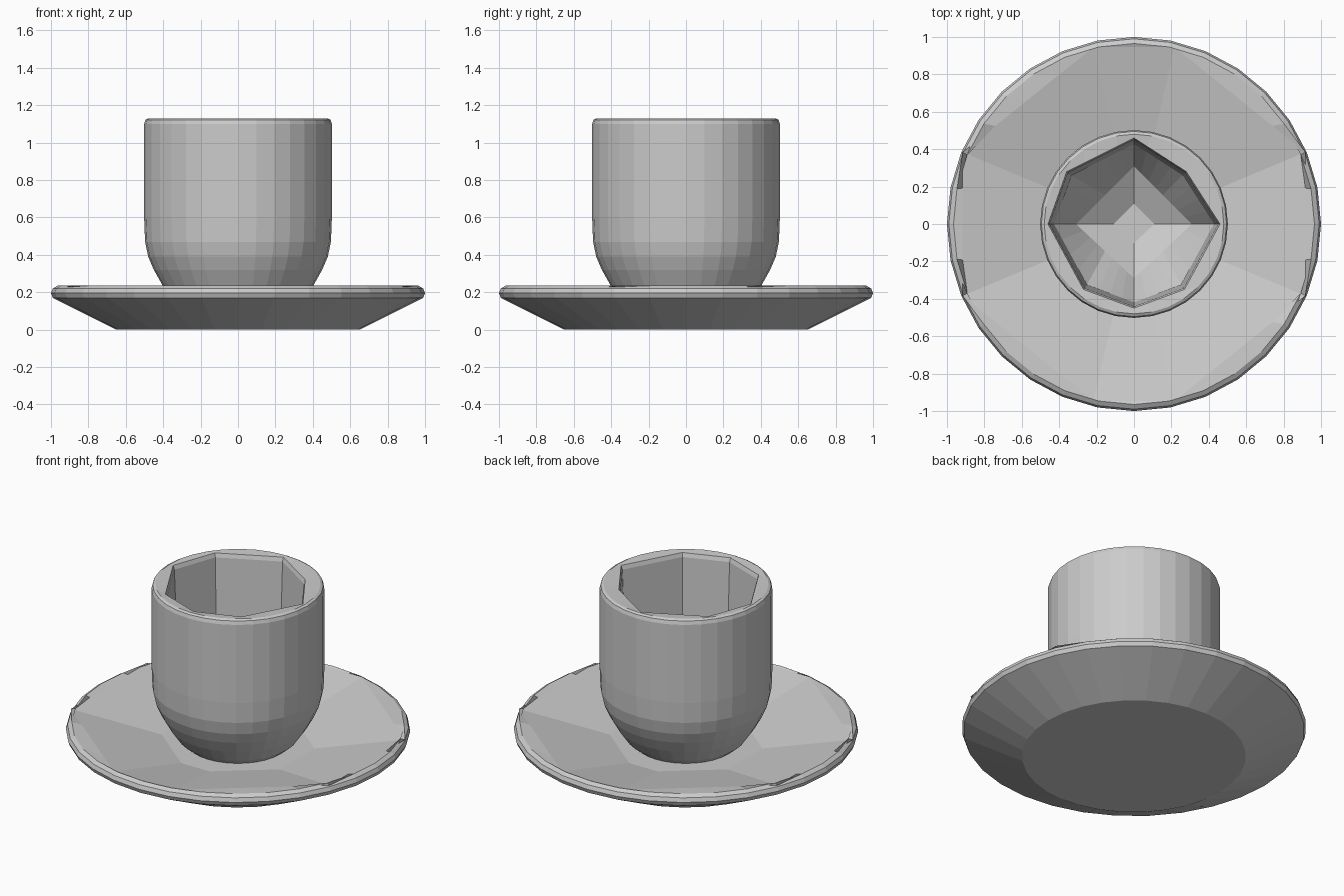
import bpy, bmesh, math

SEG = 32

cube = bpy.data.objects.get("Cube")
if cube:
    bpy.data.objects.remove(cube)

# Single unglazed ceramic colour
grey = bpy.data.materials.new("plain grey ceramic")
grey.use_nodes = True
COLOUR = (0.6, 0.6, 0.6, 1)
grey.diffuse_color = COLOUR
grey.node_tree.nodes["Principled BSDF"].inputs["Base Color"].default_value = COLOUR


def circle(r, z):
    """Round cross-section."""
    return [(r * math.cos(i * math.tau / SEG), r * math.sin(i * math.tau / SEG), z)
            for i in range(SEG)]


def polygon(corners, z, scale=1.0, roll=0):
    """Coarse straight-sided cross-section with SEG points."""
    steps = SEG // len(corners)
    pts = []
    for (ax, ay), (bx, by) in zip(corners, corners[1:] + corners[:1]):
        for k in range(steps):
            t = k / steps
            pts.append(((ax + (bx - ax) * t) * scale, (ay + (by - ay) * t) * scale, z))
    return pts[-roll:] + pts[:-roll] if roll else pts


def build(name, rings):
    """Skin a stack of cross-sections and close both ends."""
    bm = bmesh.new()
    loops = [[bm.verts.new(p) for p in ring] for ring in rings]
    for low, high in zip(loops, loops[1:]):
        for i in range(SEG):
            j = (i + 1) % SEG
            bm.faces.new((low[i], low[j], high[j], high[i]))
    bm.faces.new(loops[0][::-1])
    bm.faces.new(loops[-1])
    # Merge the straight runs into large flat facets
    bmesh.ops.dissolve_limit(bm, angle_limit=math.radians(1),
                             verts=bm.verts, edges=bm.edges)
    bmesh.ops.recalc_face_normals(bm, faces=bm.faces)
    mesh = bpy.data.meshes.new(name)
    bm.to_mesh(mesh)
    bm.free()
    mesh.materials.append(grey)
    obj = bpy.data.objects.new(name, mesh)
    bpy.context.collection.objects.link(obj)
    return obj


# Saucer: sloped underside, rounded rim, shallow faceted dish
dish = [(.93, .39), (.22, .96), (-.22, .96), (-.93, .39),
        (-.93, -.39), (-.22, -.96), (.22, -.96), (.93, -.39)]
build("saucer", [
    circle(.65, 0), circle(.96, .155), circle(.99, .17), circle(1.0, .195),
    circle(.99, .22), circle(.965, .235),
    polygon(dish, .23, .985, roll=2),
    polygon(dish, .12, .45, roll=2),
])

# Cup: rounded base, straight wall, soft lip, coarse faceted hollow
mouth = [(.46, 0), (.28, .28), (0, .46), (-.36, .28),
         (-.46, 0), (-.27, -.35), (0, -.45), (.27, -.35)]
well = [(.31, 0), (0, .31), (-.31, 0), (0, -.29)]
build("cup", [
    circle(.29, .11), circle(.35, .16), circle(.405, .24), circle(.45, .32),
    circle(.48, .39), circle(.497, .47), circle(.502, .6),
    circle(.502, 1.10), circle(.495, 1.122), circle(.48, 1.13),
    polygon(mouth, 1.125, 1.0), polygon(mouth, 1.10, .98),
    polygon(mouth, .55, .93), polygon(well, .34), polygon(well, .25, .35),
])
